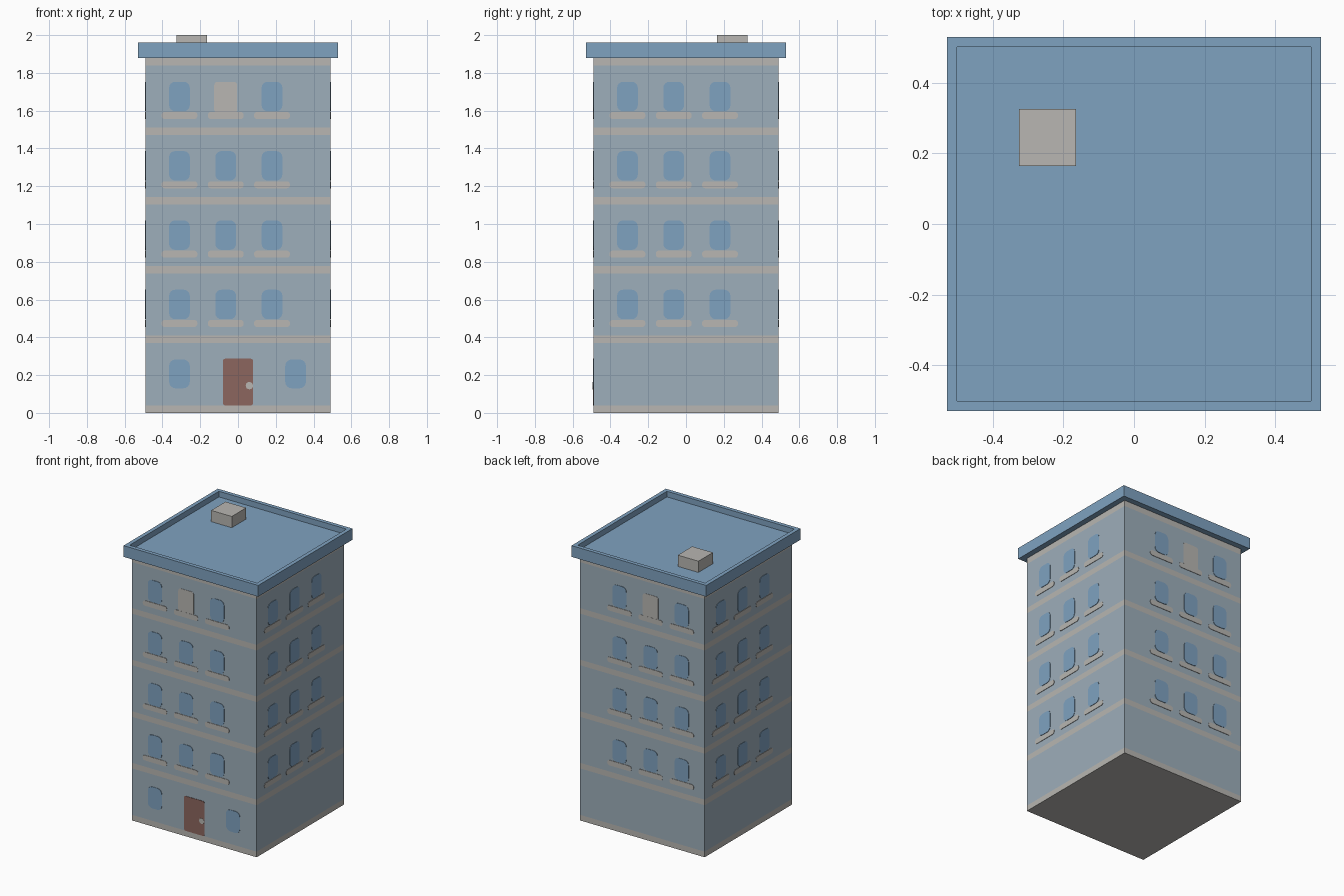
import bpy, bmesh, math
from mathutils import Matrix, Vector

cube = bpy.data.objects.get("Cube")
if cube:
    bpy.data.objects.remove(cube, do_unlink=True)


def material(name, color):
    mat = bpy.data.materials.new(name)
    mat.use_nodes = True
    mat.diffuse_color = (*color, 1)
    mat.node_tree.nodes["Principled BSDF"].inputs["Base Color"].default_value = (*color, 1)
    return mat


WALL = material("wall grey blue", (0.34, 0.425, 0.495))
STONE = material("pale stone", (0.48, 0.468, 0.445))
BLUE = material("roof and glass blue", (0.212, 0.361, 0.527))
WOOD = material("door brown", (0.262, 0.133, 0.114))

HALF = 0.49                                   # half width of the tower
TOP = 1.88                                    # height of the walls
PITCH = 0.367                                 # storey height
COLUMNS = (-0.31, -0.065, 0.18)


def finish(name, bm, *mats):
    bmesh.ops.recalc_face_normals(bm, faces=bm.faces)
    mesh = bpy.data.meshes.new(name)
    bm.to_mesh(mesh)
    bm.free()
    for mat in mats:
        mesh.materials.append(mat)
    obj = bpy.data.objects.new(name, mesh)
    bpy.context.collection.objects.link(obj)
    return obj


def box(x, y, z0, z1, half):
    bm = bmesh.new()
    place = Matrix.Translation((x, y, (z0 + z1) / 2)) @ Matrix.Diagonal((2 * half, 2 * half, z1 - z0, 1))
    bmesh.ops.create_cube(bm, size=1, matrix=place)
    return bm


def plates(name, angle, shapes, mat, thick=0.003, steps=4):
    """Thin rounded plates on one wall; a shape is (centre u, bottom, top, width, corner radius)."""
    bm = bmesh.new()
    for u, z0, z1, width, r in shapes:
        corners = ((u + width / 2 - r, z1 - r), (u - width / 2 + r, z1 - r),
                   (u - width / 2 + r, z0 + r), (u + width / 2 - r, z0 + r))
        verts = []
        for i, (cx, cz) in enumerate(corners):
            for k in range(steps + 1):
                a = (i + k / steps) * math.pi / 2
                verts.append(bm.verts.new((cx + r * math.cos(a), -HALF, cz + r * math.sin(a))))
        face = bm.faces.new(verts)
        out = bmesh.ops.extrude_face_region(bm, geom=[face], use_keep_orig=True)
        moved = [v for v in out["geom"] if isinstance(v, bmesh.types.BMVert)]
        bmesh.ops.translate(bm, verts=moved, vec=(0, -thick, 0))
    obj = finish(name, bm, mat)
    obj.rotation_euler.z = angle
    return obj


# Tower walls, cut at the stone bands between storeys
bands = [(0, 0.04)] + [(0.37 + i * PITCH, 0.41 + i * PITCH) for i in range(4)] + [(1.838, TOP)]
bm = box(0, 0, 0, TOP, HALF)
for z in [edge for band in bands for edge in band if 0 < edge < TOP]:
    bmesh.ops.bisect_plane(bm, geom=bm.verts[:] + bm.edges[:] + bm.faces[:],
                           plane_co=(0, 0, z), plane_no=(0, 0, 1))
for face in bm.faces:
    height = face.calc_center_median().z
    face.material_index = int(any(lo <= height <= hi for lo, hi in bands))
finish("tower_walls", bm, WALL, STONE)

# Flat roof with a raised rim
bm = box(0, 0, TOP, 1.96, 0.53)
top = max(bm.faces, key=lambda f: f.calc_center_median().z)
bmesh.ops.inset_region(bm, faces=[top], thickness=0.04)
out = bmesh.ops.extrude_face_region(bm, geom=[top])
bmesh.ops.translate(bm, verts=[v for v in out["geom"] if isinstance(v, bmesh.types.BMVert)],
                    vec=Vector((0, 0, -0.04)))
if top.is_valid:
    bm.faces.remove(top)
finish("roof", bm, BLUE)

# Chimney block
finish("chimney", box(-0.245, 0.245, 1.915, 2.0, 0.081), STONE)

# Windows and sills on every wall; front and back have a blind window at the top
sides = {"front": COLUMNS, "right_side": COLUMNS,
         "back": [-u for u in COLUMNS], "left_side": COLUMNS}
for i, (side, columns) in enumerate(sides.items()):
    angle = i * math.pi / 2
    windows, sills, blind = [], [], []
    for row in range(4):
        base = 0.455 + row * PITCH
        for col, u in enumerate(columns):
            sills.append((u, base, base + 0.037, 0.19, 0.016))
            if row == 3 and col == 1 and side in ("front", "back"):
                blind.append((u, base + 0.03, base + 0.197, 0.122, 0.018))
            else:
                windows.append((u, base + 0.041, base + 0.197, 0.11, 0.032))
    if side == "front":
        windows += [(u, 0.13, 0.283, 0.11, 0.035) for u in (-0.31, 0.305)]
    plates(side + "_windows", angle, windows, BLUE)
    plates(side + "_sills", angle, sills, STONE)
    if blind:
        plates(side + "_blind_window", angle, blind, STONE, 0.002)

# Front door and its handle
plates("front_door", 0, [(0, 0.04, 0.287, 0.16, 0.012)], WOOD)
plates("door_handle", 0, [(0.06, 0.125, 0.163, 0.038, 0.017)], STONE, 0.006)
